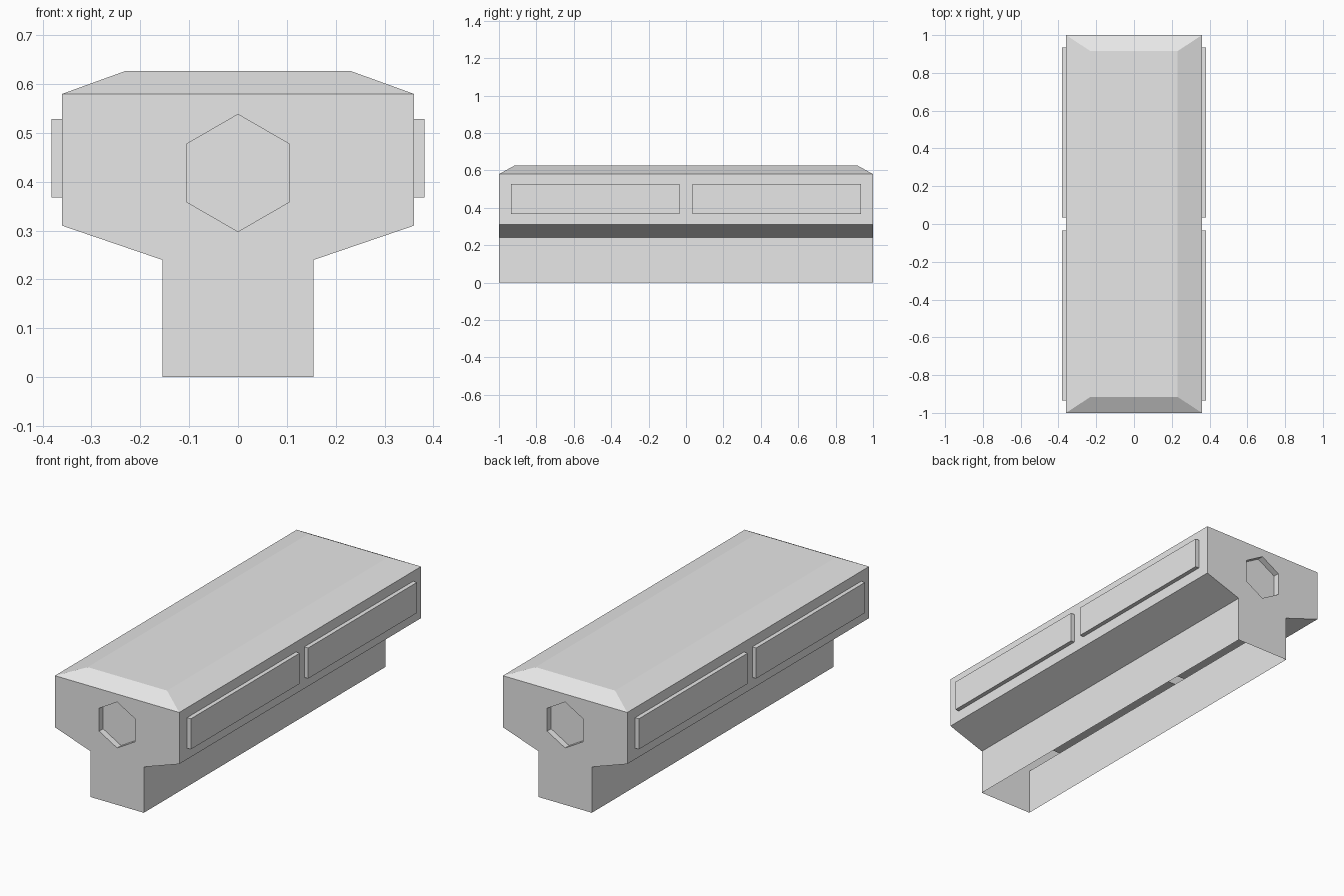
import bpy, bmesh, math
from mathutils import Vector

cube = bpy.data.objects.get("Cube")
if cube:
    bpy.data.objects.remove(cube, do_unlink=True)

grey = bpy.data.materials.new("plain grey")
grey.use_nodes = True
grey.diffuse_color = (0.8, 0.8, 0.8, 1)
grey.node_tree.nodes["Principled BSDF"].inputs["Base Color"].default_value = (0.8, 0.8, 0.8, 1)


def finish(bm, name):
    mesh = bpy.data.meshes.new(name)
    bm.to_mesh(mesh)
    bm.free()
    mesh.materials.append(grey)
    obj = bpy.data.objects.new(name, mesh)
    bpy.context.collection.objects.link(obj)
    return obj


def loop_edges(bm, verts):
    edges = []
    for a, b in zip(verts, verts[1:] + verts[:1]):
        edges.append(bm.edges.get((a, b)) or bm.edges.new((a, b)))
    return edges


# Hollow body: T-shaped section, open underneath
half = [(0.155, 0), (0.155, 0.24), (0.36, 0.31), (0.36, 0.58)]
section = half + [(-x, z) for x, z in reversed(half)]
bm = bmesh.new()
ends = {s: [bm.verts.new((x, s, z)) for x, z in section] for s in (-1, 1)}
front, back = ends[-1], ends[1]
for i in range(len(section) - 1):
    if i != 3:
        bm.faces.new((front[i], back[i], back[i + 1], front[i + 1]))

# Chamfered roof
rim = [front[3], back[3], back[4], front[4]]
top = [bm.verts.new((math.copysign(0.23, v.co.x), math.copysign(0.915, v.co.y), 0.627))
       for v in rim]
for i in range(4):
    j = (i + 1) % 4
    bm.faces.new((rim[i], rim[j], top[j], top[i]))
bm.faces.new(top)

# End walls, each with a hexagonal recess
for s, outline in ends.items():
    rings = []
    for y in (s, s * 0.967):
        rings.append([bm.verts.new((0.12 * math.sin(k * math.pi / 3), y,
                                    0.418 + 0.12 * math.cos(k * math.pi / 3)))
                      for k in range(6)])
    outer, inner = rings
    edges = loop_edges(bm, outline) + loop_edges(bm, outer)
    bmesh.ops.triangle_fill(bm, edges=edges, use_beauty=True, normal=Vector((0, s, 0)))
    for k in range(6):
        n = (k + 1) % 6
        bm.faces.new((outer[k], outer[n], inner[n], inner[k]))
    bm.faces.new(inner)
bmesh.ops.recalc_face_normals(bm, faces=bm.faces)
if max(bm.faces, key=lambda f: f.calc_center_median().z).normal.z < 0:
    bmesh.ops.reverse_faces(bm, faces=bm.faces)
finish(bm, "body_shell")

# Two long blocks that pass through the body and stand out as side panels
for name, y in (("front_side_panels", -0.485), ("back_side_panels", 0.485)):
    bm = bmesh.new()
    bmesh.ops.create_cube(bm, size=1)
    bmesh.ops.scale(bm, vec=(0.764, 0.9, 0.16), verts=bm.verts)
    bmesh.ops.translate(bm, vec=(0, y, 0.448), verts=bm.verts)
    finish(bm, name)
